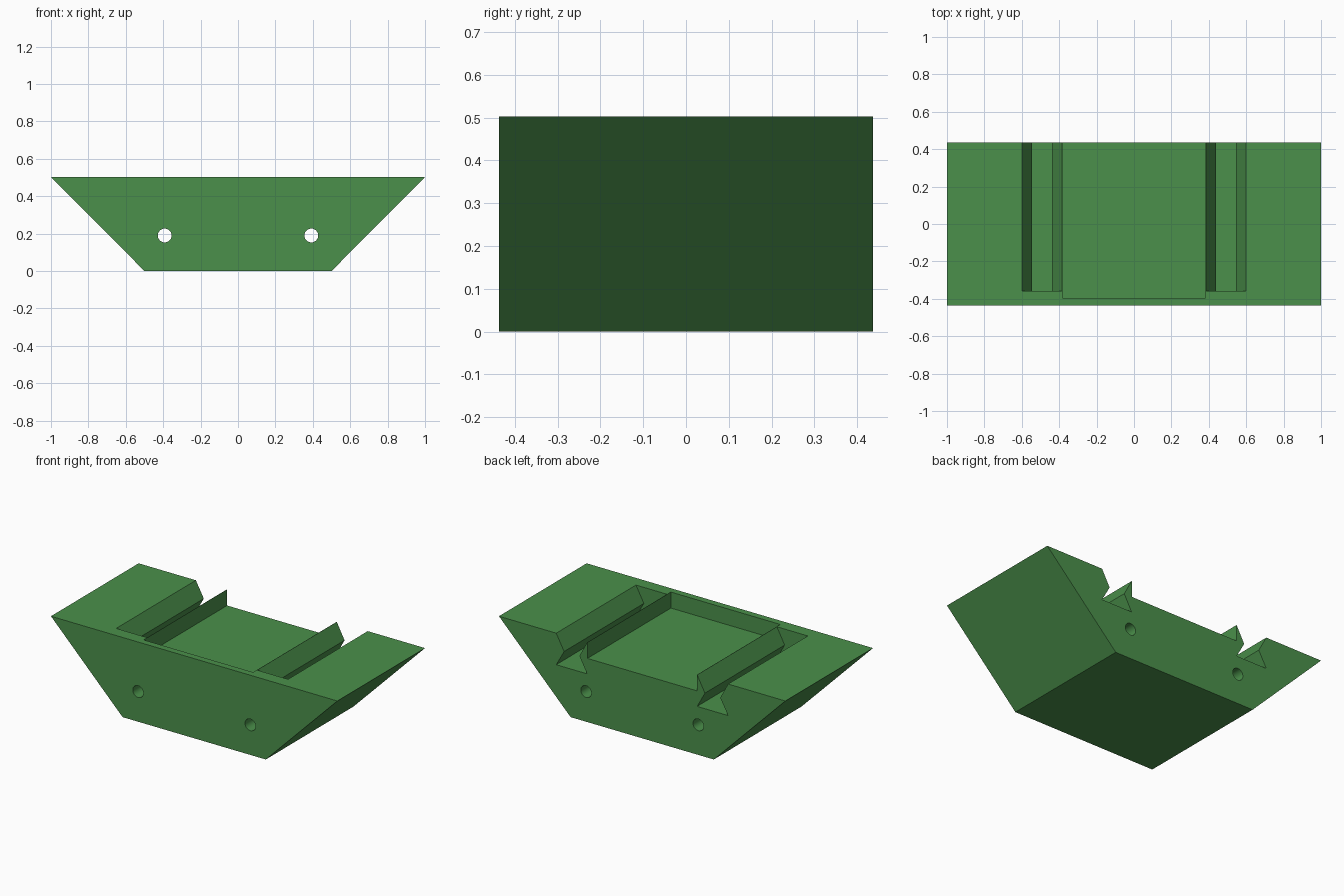
import bpy, bmesh, math

if "Cube" in bpy.data.objects:
    bpy.data.objects.remove(bpy.data.objects["Cube"])

HALF_DEPTH = 0.437
HEIGHT = 0.503


def prism(name, profile, y0, y1):
    """Extrude an (x, z) profile along y."""
    bm = bmesh.new()
    face = bm.faces.new([bm.verts.new((x, y0, z)) for x, z in profile])
    ext = bmesh.ops.extrude_face_region(bm, geom=[face])
    verts = [v for v in ext["geom"] if isinstance(v, bmesh.types.BMVert)]
    bmesh.ops.translate(bm, verts=verts, vec=(0, y1 - y0, 0))
    bmesh.ops.recalc_face_normals(bm, faces=bm.faces)
    mesh = bpy.data.meshes.new(name)
    bm.to_mesh(mesh)
    bm.free()
    obj = bpy.data.objects.new(name, mesh)
    bpy.context.collection.objects.link(obj)
    return obj


green = bpy.data.materials.new("green")
green.diffuse_color = (0.07, 0.28, 0.07, 1)
green.use_nodes = True
green.node_tree.nodes["Principled BSDF"].inputs["Base Color"].default_value = green.diffuse_color

# Tapered block
block = prism("block", [(-0.5, 0), (0.5, 0), (1, HEIGHT), (-1, HEIGHT)],
              -HALF_DEPTH, HALF_DEPTH)
block.data.materials.append(green)

# Shallow centre pocket, open at the back
cutters = [prism("pocket_cutter",
                 [(-0.382, 0.402), (0.382, 0.402), (0.382, 0.6), (-0.382, 0.6)],
                 -0.395, 0.6)]

for side, label in ((-1, "left"), (1, "right")):
    # Hourglass rail groove, open at the back
    groove = [(0.384, 0.304), (0.6, 0.304), (0.545, 0.402), (0.6, HEIGHT),
              (0.6, 0.6), (0.384, 0.6), (0.384, HEIGHT), (0.438, 0.402)]
    cutters.append(prism(label + "_groove_cutter",
                         [(side * x, z) for x, z in groove], -0.358, 0.6))
    # Round through hole
    circle = [(side * 0.392 + 0.037 * math.cos(i * math.tau / 32),
               0.19 + 0.037 * math.sin(i * math.tau / 32)) for i in range(32)]
    cutters.append(prism(label + "_hole_cutter", circle, -0.6, 0.6))

# Cut everything out of the block
for cutter in cutters:
    cutter.data.materials.append(green)
    cutter.hide_render = True
    cutter.hide_set(True)
    mod = block.modifiers.new(cutter.name, 'BOOLEAN')
    mod.operation = 'DIFFERENCE'
    mod.solver = 'EXACT'
    mod.object = cutter

# Smooth hole walls, sharp edges elsewhere
bpy.context.view_layer.objects.active = block
block.select_set(True)
for mod in list(block.modifiers):
    bpy.ops.object.modifier_apply(modifier=mod.name)
for cutter in cutters:
    bpy.data.objects.remove(cutter)
bpy.ops.object.shade_smooth_by_angle(angle=math.radians(30))
